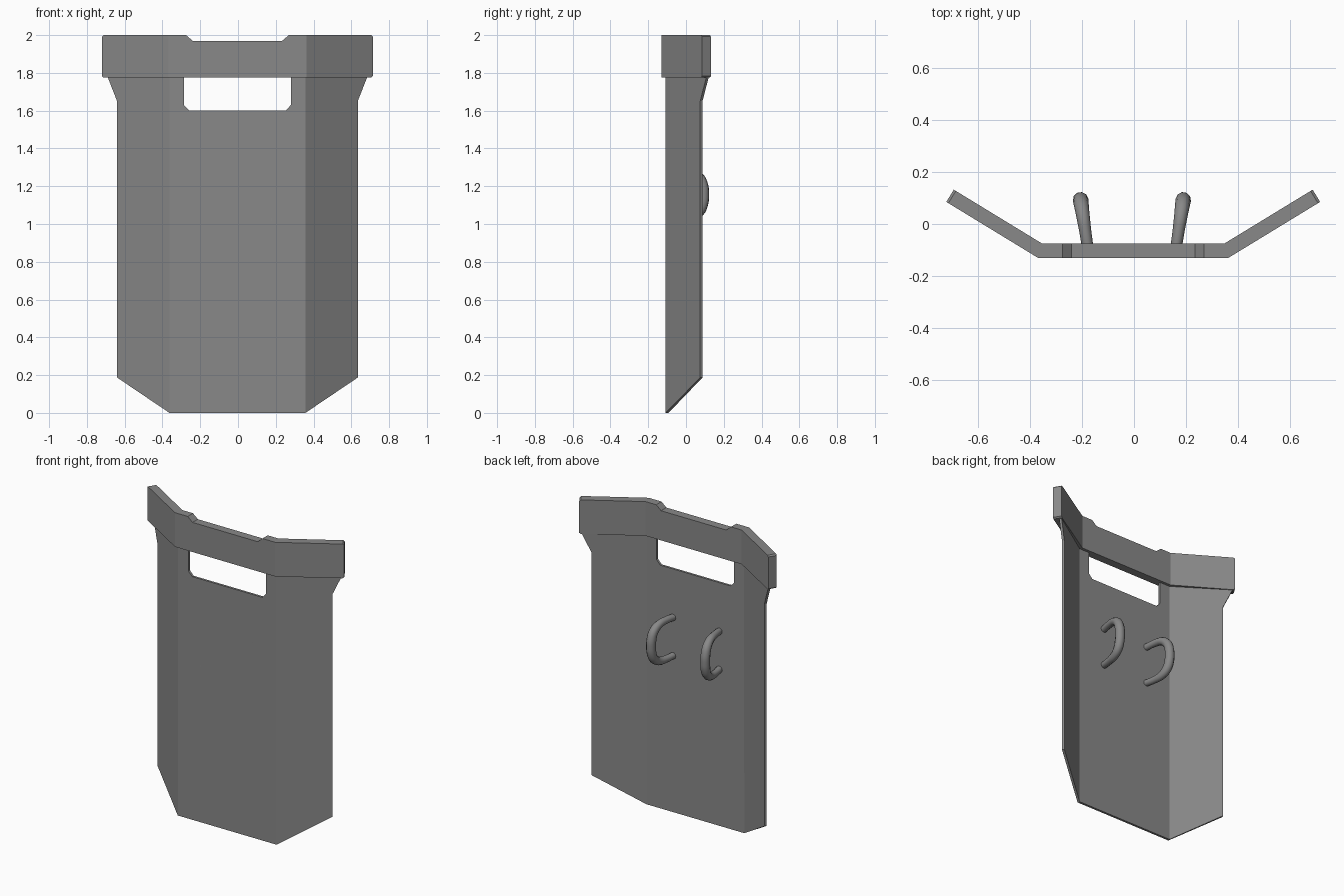
import bpy, bmesh

cube = bpy.data.objects.get("Cube")
if cube:
    bpy.data.objects.remove(cube, do_unlink=True)

grey = bpy.data.materials.new("matte_grey")
grey.use_nodes = True
colour = (0.25, 0.25, 0.25, 1)
grey.diffuse_color = colour
grey.node_tree.nodes["Principled BSDF"].inputs["Base Color"].default_value = colour


def folded_plate(name, panels, kink, front, slope, thickness):
    """Half outlines in x and z, folded back past the kink, mirrored and thickened."""
    bm = bmesh.new()
    for outline in panels:
        bm.faces.new([bm.verts.new((x, front + max(0, x - kink) * slope, z))
                      for x, z in outline])
    bmesh.ops.remove_doubles(bm, verts=bm.verts, dist=0.0001)
    mesh = bpy.data.meshes.new(name)
    bm.to_mesh(mesh)
    bm.free()
    mesh.materials.append(grey)
    obj = bpy.data.objects.new(name, mesh)
    bpy.context.collection.objects.link(obj)
    obj.location.x = -0.003
    obj.modifiers.new("Mirror", 'MIRROR')
    solid = obj.modifiers.new("Thickness", 'SOLIDIFY')
    solid.thickness = thickness
    solid.offset = -1
    solid.use_even_offset = True
    return obj


# Main shield plate with viewing slot and flared shoulders
k = 0.36
folded_plate("shield_body", [
    [(0, 0), (k, 0), (k, 1.9), (0.283, 1.9), (0.283, 1.63), (0.255, 1.6), (0, 1.6)],
    [(k, 0), (0.637, 0.187), (0.637, 1.65), (0.688, 1.78), (0.688, 1.9), (k, 1.9)],
], k, -0.108, 0.66, 0.015)

# Thick top band with a shallow notch and clipped end corners
k, low, end, c = 0.365, 1.775, 0.717, 0.008
folded_plate("top_band", [
    [(0, low), (k, low), (k, 2), (0.272, 2), (0.237, 1.97), (0, 1.97)],
    [(k, low), (end - c, low), (end, low + c), (end, 2 - c), (end - c, 2), (k, 2)],
], k, -0.13, 0.61, 0.055)

# Pair of bowed grips on the back
half = [(-0.105, 0.125, 0.8), (-0.03, 0.128, 0.85), (0.03, 0.119, 0.95),
        (0.07, 0.09, 1.05), (0.089, 0.045, 1.1)]
path = half + [(0.093, 0, 1.1)] + [(y, -z, r) for y, z, r in reversed(half)]
for side, name in ((1, "left_grip"), (-1, "right_grip")):
    curve = bpy.data.curves.new(name, 'CURVE')
    curve.dimensions = '3D'
    curve.bevel_depth = 0.027
    curve.bevel_resolution = 3
    curve.use_fill_caps = True
    spline = curve.splines.new('BEZIER')
    spline.bezier_points.add(len(path) - 1)
    spline.resolution_u = 4
    for point, (y, z, r) in zip(spline.bezier_points, path):
        lean = 0.168 + 0.15 * (y + 0.1)
        point.co = (side * lean - 0.008, y, 1.155 + z)
        point.radius = r
        point.handle_left_type = point.handle_right_type = 'AUTO'
    curve.materials.append(grey)
    bpy.context.collection.objects.link(bpy.data.objects.new(name, curve))
